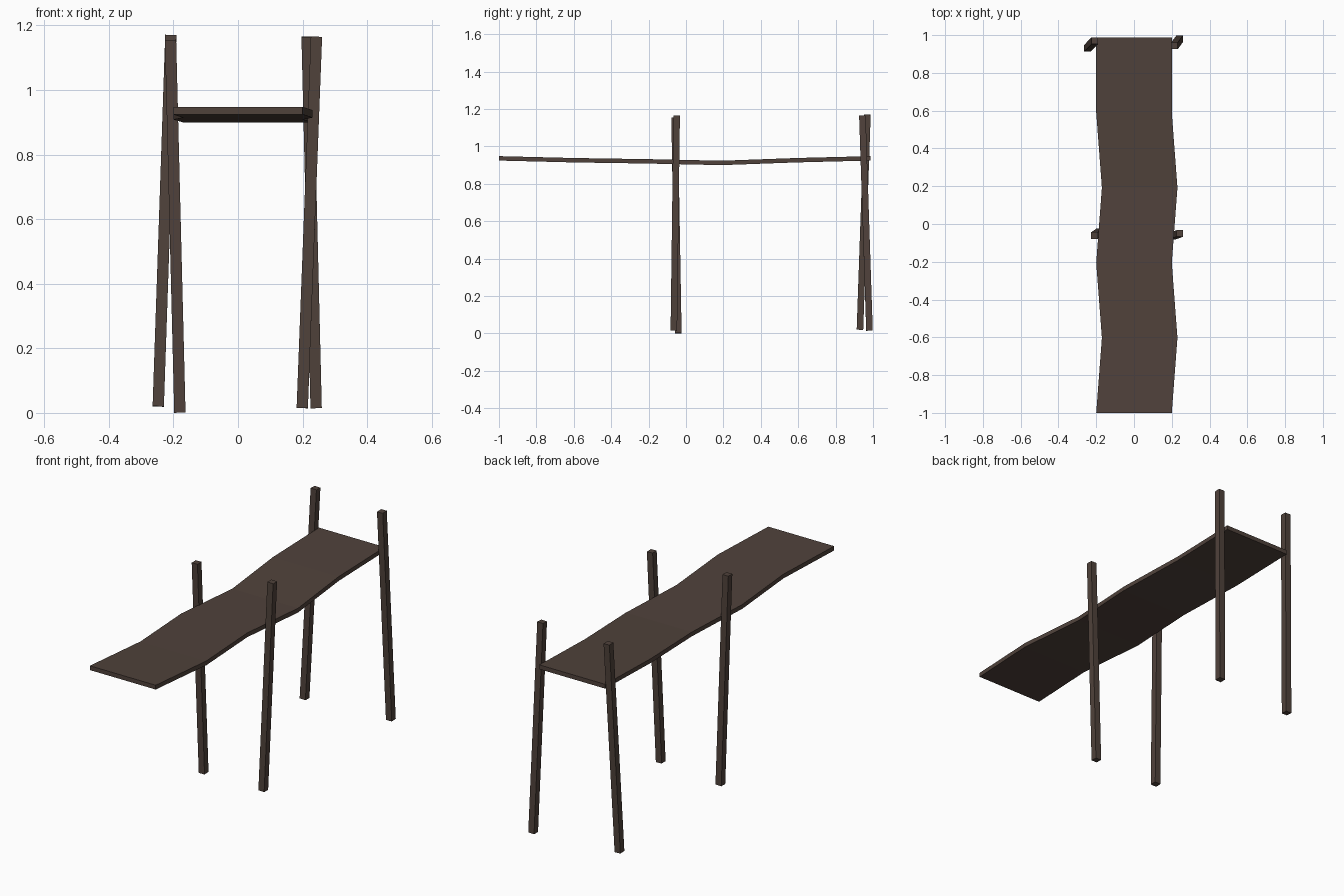
import bpy, bmesh
from mathutils import Vector, Matrix

if "Cube" in bpy.data.objects:
    bpy.data.objects.remove(bpy.data.objects["Cube"])

wood = bpy.data.materials.new("dark weathered wood")
wood.diffuse_color = (0.08, 0.0545, 0.0437, 1)
wood.use_nodes = True
wood.node_tree.nodes["Principled BSDF"].inputs["Base Color"].default_value = wood.diffuse_color


def finish(name, bm):
    bmesh.ops.recalc_face_normals(bm, faces=bm.faces)
    me = bpy.data.meshes.new(name)
    bm.to_mesh(me)
    bm.free()
    me.materials.append(wood)
    ob = bpy.data.objects.new(name, me)
    bpy.context.collection.objects.link(ob)
    return ob


# Leaning square post between two end points
def post(name, bottom, top, size=0.035):
    a, b = Vector(bottom), Vector(top)
    d = b - a
    rot = Vector((0, 0, 1)).rotation_difference(d).to_matrix().to_4x4()
    bm = bmesh.new()
    bmesh.ops.create_cube(bm, size=1, matrix=Matrix.Translation((a + b) / 2) @ rot
                          @ Matrix.Diagonal((size, size, d.length, 1)))
    return finish(name, bm)


# Warped walkway deck: a rectangle section swept through (x, z) offsets along y
path = [(0, 0.936), (0.03, 0.926), (0, 0.920), (0.03, 0.9115), (0, 0.926), (0, 0.936)]
half_w, half_t, step = 0.2, 0.0118, 0.3974
bm = bmesh.new()
rings = []
for i, (x, z) in enumerate(path):
    y = -1 + i * step
    rings.append([bm.verts.new((x + sx * half_w, y, z + sz * half_t))
                  for sx, sz in ((-1, -1), (1, -1), (1, 1), (-1, 1))])
for r, s in zip(rings, rings[1:]):
    for k in range(4):
        bm.faces.new((r[k], r[(k + 1) % 4], s[(k + 1) % 4], s[k]))
bm.faces.new(rings[0])
bm.faces.new(rings[-1])
finish("walkway_deck", bm)

# Four crooked support posts
post("middle_left_post", (-0.180, -0.041, 0.001), (-0.209, -0.061, 1.155))
post("middle_right_post", (0.199, -0.065, 0.015), (0.243, -0.050, 1.165))
post("back_left_post", (-0.247, 0.930, 0.020), (-0.208, 0.970, 1.170))
post("back_right_post", (0.242, 0.981, 0.015), (0.214, 0.943, 1.165))
